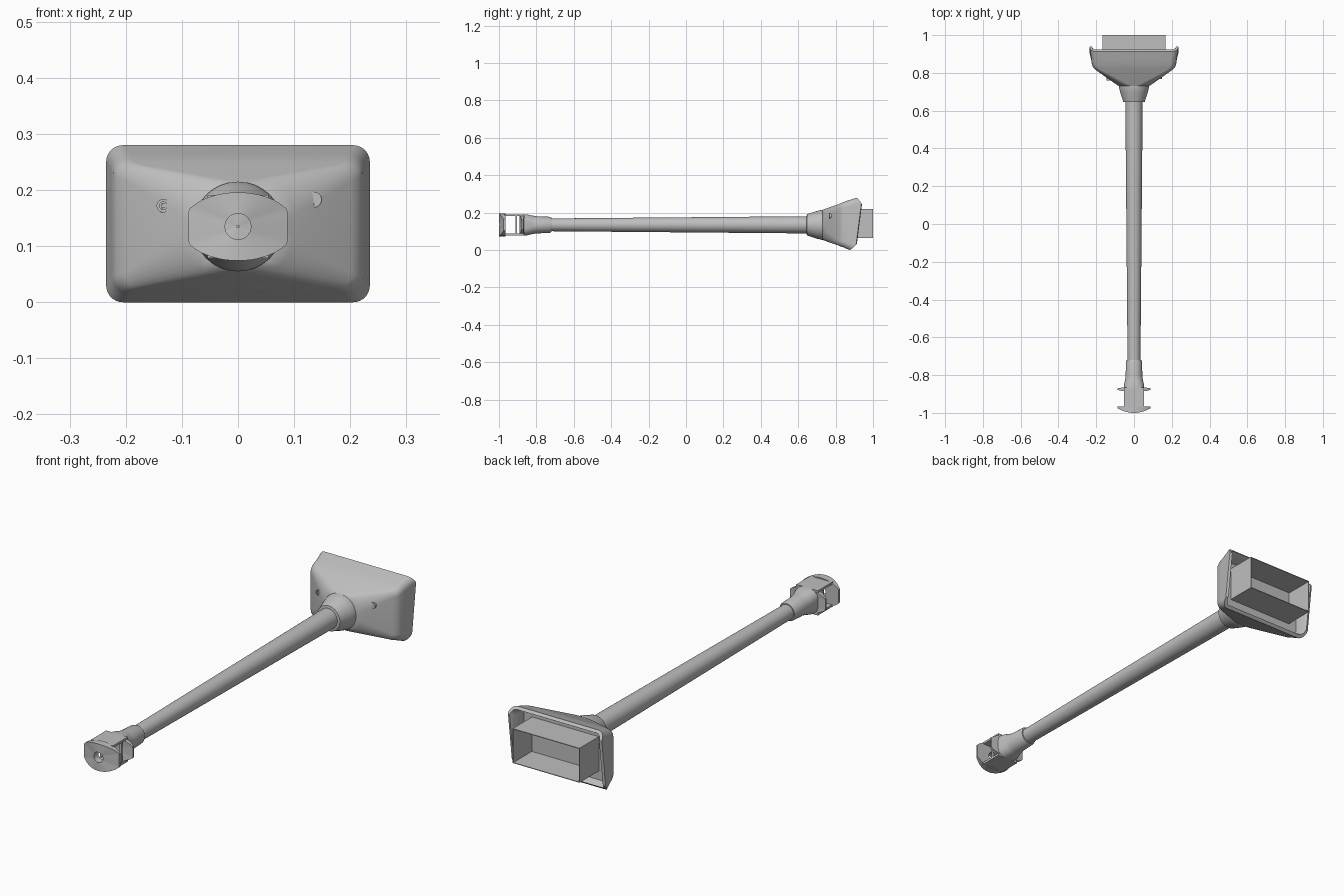
import bpy, bmesh, math

if "Cube" in bpy.data.objects:
    bpy.data.objects.remove(bpy.data.objects["Cube"])

grey = bpy.data.materials.new("plain_grey")
grey.diffuse_color = (0.52, 0.52, 0.52, 1)
grey.use_nodes = True
grey.node_tree.nodes["Principled BSDF"].inputs["Base Color"].default_value = grey.diffuse_color
AXIS = 0.135  # height of the pole axis


def finish(bm, name, angle=35):
    bmesh.ops.remove_doubles(bm, verts=bm.verts, dist=1e-5)
    bmesh.ops.recalc_face_normals(bm, faces=bm.faces)
    me = bpy.data.meshes.new(name)
    bm.to_mesh(me)
    bm.free()
    ob = bpy.data.objects.new(name, me)
    bpy.context.collection.objects.link(ob)
    me.materials.append(grey)
    bpy.ops.object.select_all(action='DESELECT')
    ob.select_set(True)
    bpy.context.view_layer.objects.active = ob
    bpy.ops.object.shade_smooth_by_angle(angle=math.radians(angle))
    return ob


def rounded_rect(hx, hz, r, k):
    pts = []
    for q, (sx, sz) in enumerate([(1, 1), (-1, 1), (-1, -1), (1, -1)]):
        for i in range(k):
            a = math.pi / 2 * (q + (i / (k - 1) if k > 1 else 0.5))
            pts.append((sx * (hx - r) + r * math.cos(a),
                        sz * (hz - r) + r * math.sin(a)))
    return pts


def bridge(bm, a, b):
    n = len(a)
    for i in range(n):
        bm.faces.new((a[i], a[(i + 1) % n], b[(i + 1) % n], b[i]))


def loft(name, sections, k=8, cx=0, angle=35):
    """Sections are (y or function of z, half width, half height, centre z, corner radius)."""
    bm = bmesh.new()
    rings = []
    for y, hx, hz, zc, r in sections:
        rings.append([bm.verts.new((cx + x, y(zc + z) if callable(y) else y, zc + z))
                      for x, z in rounded_rect(hx, hz, r, k)])
    for a, b in zip(rings, rings[1:]):
        bridge(bm, a, b)
    bm.faces.new(rings[0])
    bm.faces.new(rings[-1])
    return finish(bm, name, angle)


def turned(name, profile, cx=0, z=AXIS):
    """Round part along y from (y, radius) pairs."""
    return loft(name, [(y, r, r, z, r) for y, r in profile], 9, cx)


def block(name, x0, x1, y0, y1, z0, z1):
    bm = bmesh.new()
    bmesh.ops.create_cube(bm, size=1)
    for v in bm.verts:
        v.co = ((x0 + x1) / 2 + v.co.x * (x1 - x0),
                (y0 + y1) / 2 + v.co.y * (y1 - y0),
                (z0 + z1) / 2 + v.co.z * (z1 - z0))
    return finish(bm, name)


def lens_plate(name, half_w, half_h, hole, front, back):
    """Lens-shaped plate with cut ends and an optional round hole."""
    bm = bmesh.new()
    n = 48
    loops = []
    for y in (front, back):
        for inner in (True, False):
            ring = []
            for i in range(n):
                a = 2 * math.pi * i / n
                x, z = math.cos(a), math.sin(a)
                if inner:
                    x, z = x * hole, z * hole
                else:
                    x = max(-half_w, min(half_w, x * half_w * 1.15))
                    z *= half_h
                ring.append(bm.verts.new((x, y(x), AXIS + z)))
            loops.append(ring)
    fi, fo, bi, bo = loops
    for a, b in ((fi, fo), (fo, bo), (bo, bi), (bi, fi)):
        bridge(bm, a, b)
    return finish(bm, name)


# pole and its flared collar
turned("pole", [(-0.74, 0.034), (0.66, 0.046)])
turned("collar", [(0.645, 0.048), (0.647, 0.057), (0.66, 0.061),
                  (0.70, 0.074), (0.725, 0.08), (0.74, 0.08)])


# hollow head whose rim bows backwards at mid height
def rim(z):
    t = (z - 0.14) / 0.14
    return 0.968 - 0.072 * t * t + 0.018 * t


loft("head_shell", [
    (0.73, 0.08, 0.08, 0.135, 0.08),
    (0.742, 0.098, 0.085, 0.135, 0.065),
    (0.815, 0.202, 0.110, 0.135, 0.028),
    (0.828, 0.216, 0.116, 0.135, 0.03),
    (0.845, 0.223, 0.122, 0.136, 0.032),
    (lambda z: 0.86 + 0.3 * (rim(z) - 0.9), 0.226, 0.129, 0.137, 0.033),
    (rim, 0.235, 0.14, 0.14, 0.03),
    (rim, 0.224, 0.129, 0.14, 0.024),
    (lambda z: rim(z) - 0.02, 0.215, 0.121, 0.14, 0.022),
    (0.862, 0.208, 0.112, 0.138, 0.02)], 8, 0, 30)

# open box set inside the head
loft("open_box", [
    (0.855, 0.167, 0.078, 0.143, 0), (1.0, 0.167, 0.078, 0.143, 0),
    (1.0, 0.164, 0.075, 0.143, 0), (0.868, 0.164, 0.075, 0.143, 0)], 1)

# small fittings on the front of the head
turned("screw_socket", [(0.80, 0.012), (0.76, 0.012), (0.76, 0.007), (0.768, 0.007)],
       -0.133, 0.172)
turned("screw_pin", [(0.78, 0.004), (0.762, 0.004)], -0.133, 0.172)
turned("round_button", [(0.80, 0.014), (0.768, 0.014)], 0.135, 0.183)

# end fitting: socket, two plates and the open cage between them
loft("end_socket", [
    (-0.878, 0.055, 0.056, AXIS, 0.035), (-0.85, 0.053, 0.056, AXIS, 0.04),
    (-0.825, 0.047, 0.050, AXIS, 0.042), (-0.80, 0.044, 0.046, AXIS, 0.044),
    (-0.73, 0.043, 0.043, AXIS, 0.043), (-0.72, 0.039, 0.039, AXIS, 0.039)], 8)
lens_plate("end_cap", 0.088, 0.061, 0.023,
           lambda x: -1.0 + 0.025 * (x / 0.088) ** 2, lambda x: -0.966)
lens_plate("inner_flange", 0.088, 0.052, 0.002,
           lambda x: -0.89 + 0.012 * (x / 0.088) ** 2,
           lambda x: -0.862 - 0.008 * (x / 0.088) ** 2)
for label, s in (("upper", 1), ("lower", -1)):
    z0, z1 = sorted((AXIS + s * 0.046, AXIS + s * 0.056))
    block(label + "_cage_plate", -0.054, 0.054, -0.972, -0.865, z0, z1)
for label, s in (("right", 1), ("left", -1)):
    x0, x1 = sorted((s * 0.044, s * 0.054))
    block(label + "_cage_post", x0, x1, -0.911, -0.903, AXIS - 0.05, AXIS + 0.05)
